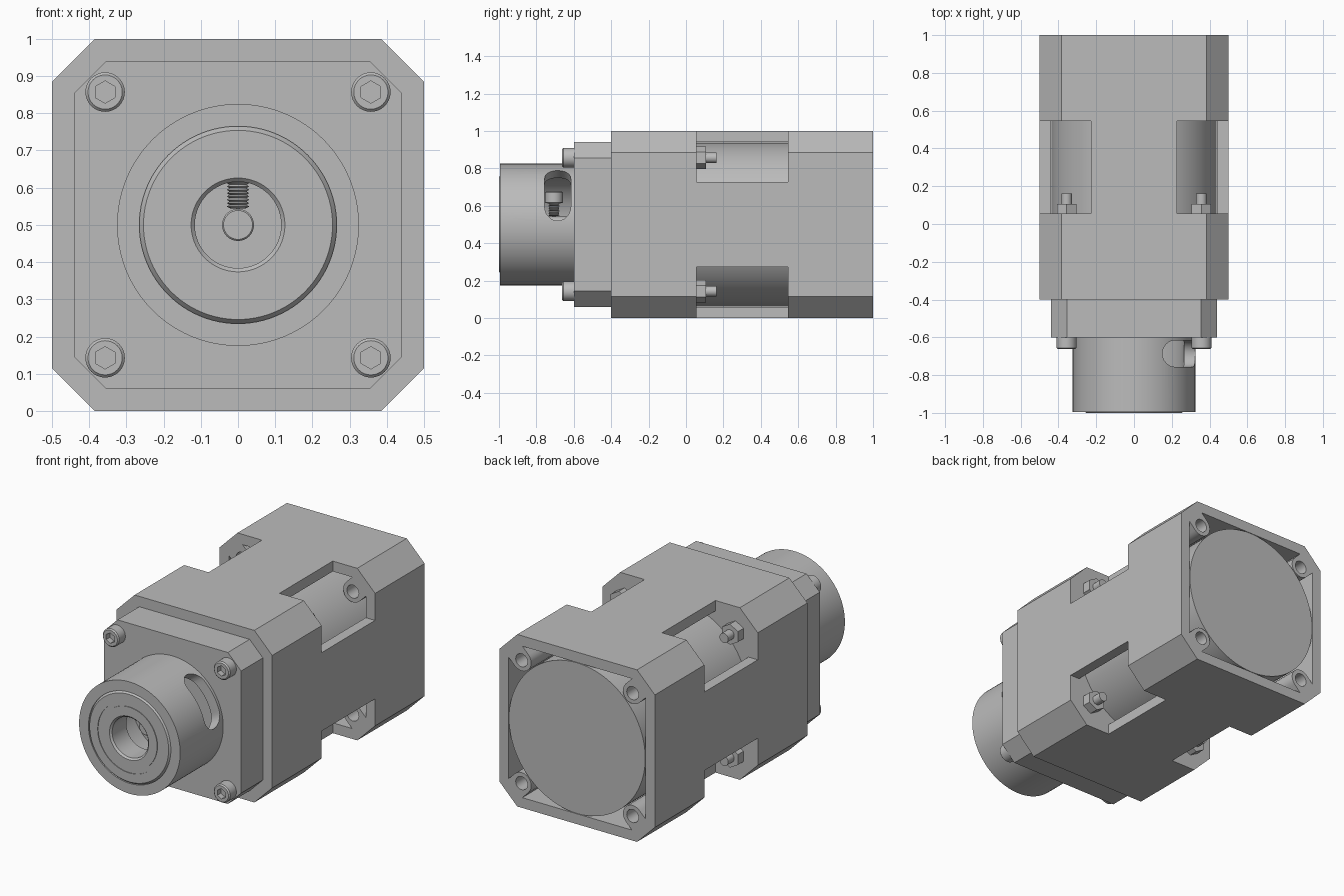
import bpy, bmesh
from math import pi, sin, cos, radians
from mathutils import Matrix, Vector

cube = bpy.data.objects.get("Cube")
if cube:
    bpy.data.objects.remove(cube, do_unlink=True)

MID = 0.5      # height of the main axis
BOLT = 0.357   # bolt offset from the axis

grey = bpy.data.materials.new("machined_grey")
grey.use_nodes = True
grey.diffuse_color = (0.5, 0.5, 0.5, 1)
grey.node_tree.nodes["Principled BSDF"].inputs["Base Color"].default_value = (0.5, 0.5, 0.5, 1)


def finish(name, bm):
    bmesh.ops.remove_doubles(bm, verts=bm.verts, dist=1e-5)
    bmesh.ops.recalc_face_normals(bm, faces=bm.faces)
    mesh = bpy.data.meshes.new(name)
    bm.to_mesh(mesh)
    bm.free()
    mesh.materials.append(grey)
    obj = bpy.data.objects.new(name, mesh)
    bpy.context.collection.objects.link(obj)
    return obj


def prism(name, outline, y0, y1):
    """Extrude an (x, height from axis) outline along y."""
    bm = bmesh.new()
    face = bm.faces.new([bm.verts.new((x, y0, MID + h)) for x, h in outline])
    ext = bmesh.ops.extrude_face_region(bm, geom=[face])
    moved = [v for v in ext["geom"] if isinstance(v, bmesh.types.BMVert)]
    bmesh.ops.translate(bm, verts=moved, vec=(0, y1 - y0, 0))
    return finish(name, bm)


def lathe(name, profile, x=0, z=MID, segs=64, closed=False, upright=False):
    """Revolve (radius, position) points about y, or about z if upright."""
    bm = bmesh.new()
    rings = []
    for r, p in profile:
        rings.append([bm.verts.new((r * sin(2 * pi * i / segs), p, r * cos(2 * pi * i / segs)))
                      for i in range(segs)])
    pairs = list(zip(rings, rings[1:]))
    if closed:
        pairs.append((rings[-1], rings[0]))
    for a, b in pairs:
        for i in range(segs):
            j = (i + 1) % segs
            bm.faces.new((a[i], a[j], b[j], b[i]))
    bmesh.ops.dissolve_degenerate(bm, dist=1e-6, edges=bm.edges)
    if upright:
        bm.transform(Matrix.Rotation(radians(90), 4, "X"))
    else:
        bm.transform(Matrix.Translation((x, 0, z)))
    return finish(name, bm)


def rod(name, r, y0, y1, bevel=0.0, **kw):
    return lathe(name, [(0, y0), (r - bevel, y0), (r, y0 + bevel), (r, y1), (0, y1)], **kw)


def octagon(half, cut):
    a = half - cut
    return [(half, -a), (half, a), (a, half), (-a, half),
            (-half, a), (-half, -a), (-a, -half), (a, -half)]


def cut(obj, *cutters):
    for cutter in cutters:
        mod = obj.modifiers.new(cutter.name, "BOOLEAN")
        mod.operation = "DIFFERENCE"
        mod.solver = "EXACT"
        mod.object = cutter
        bpy.context.view_layer.objects.active = obj
        bpy.ops.object.modifier_apply(modifier=mod.name)
    for cutter in cutters:
        bpy.data.objects.remove(cutter, do_unlink=True)


def smooth(obj):
    bpy.ops.object.select_all(action="DESELECT")
    obj.select_set(True)
    bpy.context.view_layer.objects.active = obj
    bpy.ops.object.shade_smooth_by_angle(angle=radians(30))


corners = [(sx, sz) for sx in (1, -1) for sz in (1, -1)]

# Housing: solid at the front, hollow square shell with corner bosses behind
housing = prism("housing", octagon(0.5, 0.115), -0.4, 1.0)
WALL, BOSS = 0.44, 0.062
reach = WALL - BOSS * 2 ** 0.5
corner_path = [(WALL, reach)]
for i in range(13):
    a = radians(-45 - 15 * i)
    corner_path.append((BOLT + BOSS * cos(a), BOLT + BOSS * sin(a)))
corner_path.append((reach, WALL))
cavity = []
for k in range(4):
    turn = Matrix.Rotation(k * pi / 2, 2)
    cavity += [tuple(turn @ Vector(p)) for p in corner_path]
cutters = [prism("cavity", cavity, 0.055, 1.1)]
for sx, sz in corners:
    # Open window at each corner, and a bolt hole through the rear boss
    a, b = 0.228, 0.6
    window = [(sx * a, sz * a), (sx * b, sz * a), (sx * b, sz * b), (sx * a, sz * b)]
    cutters.append(prism("window", window, 0.055, 0.545))
    cutters.append(rod("bolt_hole", 0.038, 0.5, 1.1, x=sx * BOLT, z=MID + sz * BOLT, segs=32))
cut(housing, *cutters)
smooth(housing)

# Round core inside the shell
smooth(rod("inner_core", 0.438, 0.05, 1.0, segs=96))

# Front flange
prism("front_flange", octagon(0.44, 0.085), -0.6, -0.4)

# Hollow collar with a slanted access slot
collar = lathe("collar", [(0.265, -0.6), (0.265, -0.995), (0.325, -0.995), (0.325, -0.6)],
               segs=96, closed=True)
bm = bmesh.new()
slot_pts = []
for i in range(26):
    a = pi * (i if i < 13 else i - 1) / 12
    shift = 0.09 if i < 13 else -0.09
    slot_pts.append(bm.verts.new((0.1, 0.07 * cos(a), 0.07 * sin(a) + shift)))
face = bm.faces.new(slot_pts)
ext = bmesh.ops.extrude_face_region(bm, geom=[face])
bmesh.ops.translate(bm, vec=(0.4, 0, 0),
                    verts=[v for v in ext["geom"] if isinstance(v, bmesh.types.BMVert)])
bm.transform(Matrix.Translation((0, -0.686, MID)) @ Matrix.Rotation(radians(-33), 4, "Y"))
cut(collar, finish("slot", bm))
smooth(collar)

# Bearing in the collar mouth, with a shallow ring groove
smooth(lathe("bearing", [(0.266, -0.86), (0.266, -0.985), (0.254, -1.0), (0.202, -1.0),
                         (0.202, -0.996), (0.18, -0.996), (0.18, -1.0), (0.126, -1.0),
                         (0.116, -0.99), (0.116, -0.86)], segs=96, closed=True))

# Shaft and its upright threaded screw
smooth(rod("shaft", 0.043, -0.85, -0.59, bevel=0.004, segs=32))
thread = [(0, 0.543)]
for i in range(8):
    z = 0.545 + 0.009 * i
    thread += [(0.023, z), (0.03, z + 0.0045)]
thread += [(0.048, 0.617), (0.048, 0.67), (0.043, 0.675), (0, 0.675)]
clamp = lathe("clamp_screw", [(r, -z) for r, z in thread], segs=32, upright=True)
clamp.data.transform(Matrix.Rotation(pi, 4, "X"))
if max(v.co.z for v in clamp.data.vertices) < 0:
    clamp.data.transform(Matrix.Rotation(pi, 4, "X"))
clamp.location.y = -0.706
smooth(clamp)

# Corner bolts: socket head in front, nut and thread end in the windows
for sx, sz in corners:
    side = ("left" if sx > 0 else "right") + ("_upper" if sz > 0 else "_lower")
    at = dict(x=sx * BOLT, z=MID + sz * BOLT)
    head = rod("bolt_head_" + side, 0.053, -0.663, -0.595, bevel=0.007, segs=32, **at)
    cut(head, rod("socket", 0.03, -0.7, -0.63, segs=6, **at))
    smooth(head)
    rod("nut_" + side, 0.06, 0.05, 0.107, segs=6, **at)
    smooth(rod("bolt_end_" + side, 0.028, 0.162, 0.05, bevel=0, segs=24, **at))
